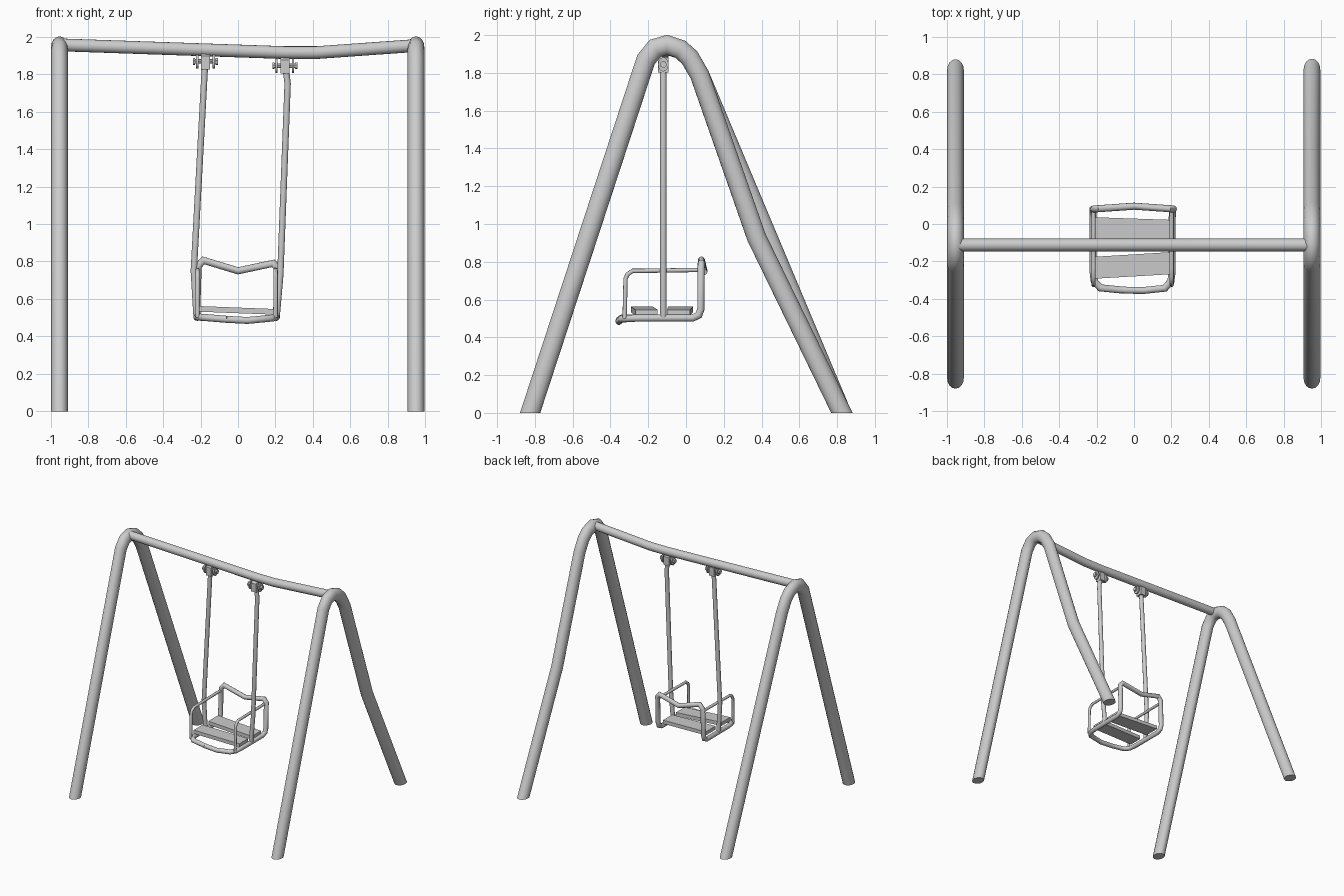
import bpy, bmesh, math
from mathutils import Vector, Matrix

if "Cube" in bpy.data.objects:
    bpy.data.objects.remove(bpy.data.objects["Cube"])


def finish(bm, name, angle=40):
    bmesh.ops.recalc_face_normals(bm, faces=bm.faces)
    me = bpy.data.meshes.new(name)
    bm.to_mesh(me)
    bm.free()
    ob = bpy.data.objects.new(name, me)
    bpy.context.collection.objects.link(ob)
    bpy.ops.object.select_all(action='DESELECT')
    bpy.context.view_layer.objects.active = ob
    ob.select_set(True)
    bpy.ops.object.shade_smooth_by_angle(angle=math.radians(angle))
    return ob


def tube(name, pts, r, sides=12, squash=1.0, cut_ground=False):
    """Round tube with mitred bends; squash narrows it along x."""
    pts = [Vector(p) for p in pts]
    dirs = [(b - a).normalized() for a, b in zip(pts, pts[1:])]
    u = dirs[0].orthogonal().normalized()
    v = dirs[0].cross(u)
    ring = [pts[0] + r * (math.cos(a) * u + math.sin(a) * v)
            for a in (2 * math.pi * i / sides for i in range(sides))]
    rings = [ring]
    for i in range(1, len(pts)):
        d = dirs[i - 1]
        n = d + (dirs[i] if i < len(dirs) else d)
        ring = [p + d * ((pts[i] - p).dot(n) / d.dot(n)) for p in ring]
        rings.append(ring)
    bm = bmesh.new()
    vs = [[bm.verts.new(p) for p in rg] for rg in rings]
    for a, b in zip(vs, vs[1:]):
        for i in range(sides):
            j = (i + 1) % sides
            bm.faces.new((a[i], a[j], b[j], b[i]))
    bm.faces.new(vs[0])
    bm.faces.new(vs[-1])
    for w in bm.verts:
        w.co.x = pts[0].x + (w.co.x - pts[0].x) * squash if squash != 1 else w.co.x
    if cut_ground:
        bmesh.ops.bisect_plane(bm, geom=bm.verts[:] + bm.edges[:] + bm.faces[:],
                               plane_co=(0, 0, 0), plane_no=(0, 0, 1), clear_inner=True)
        bmesh.ops.holes_fill(bm, edges=[e for e in bm.edges if e.is_boundary])
    return finish(bm, name)


def plate(name, outline_yz, x0, x1):
    """Flat profile in the y-z plane, extruded along x."""
    bm = bmesh.new()
    f = bm.faces.new([bm.verts.new((x0, y, z)) for y, z in outline_yz])
    ext = bmesh.ops.extrude_face_region(bm, geom=[f])['geom']
    bmesh.ops.translate(bm, vec=(x1 - x0, 0, 0),
                        verts=[g for g in ext if isinstance(g, bmesh.types.BMVert)])
    return finish(bm, name)


def slat(name, corners, t):
    """Seat board from its four top corners."""
    bm = bmesh.new()
    top = [bm.verts.new(c) for c in corners]
    bot = [bm.verts.new((c[0], c[1], c[2] - t)) for c in corners]
    bm.faces.new(top)
    bm.faces.new(bot[::-1])
    for i in range(4):
        j = (i + 1) % 4
        bm.faces.new((top[i], bot[i], bot[j], top[j]))
    return finish(bm, name)


# A-shaped end frames; the right one has a bent back leg
arch = [(-0.858, -0.1), (-0.212, 1.87), (-0.163, 1.93), (-0.1, 1.948),
        (-0.03, 1.925), (0.02, 1.88), (0.072, 1.79)]
for side, x, back in (("left", -0.953, [(0.866, -0.1)]),
                      ("right", 0.95, [(0.373, 0.93), (0.874, -0.1)])):
    tube(side + "_end_frame", [(x, y, z) for y, z in arch + back], 0.051,
         16, squash=0.87, cut_ground=True)

# Sagging top beam
tube("top_beam", [(-0.94, -0.112, 1.956), (0.25, -0.112, 1.915),
                  (0.42, -0.112, 1.915), (0.94, -0.112, 1.952)], 0.034, 16)

# Hanger brackets: centre block, two rounded cheeks, bolt with heads
Y = -0.12
for side, x, z in (("left", -0.174, 1.868), ("right", 0.25, 1.845)):
    block = [(Y - 0.028, z - 0.042), (Y + 0.028, z - 0.042),
             (Y + 0.028, z + 0.03), (Y, z + 0.05), (Y - 0.028, z + 0.03)]
    plate(side + "_hanger_block", block, x - 0.024, x + 0.024)
    cheek = [(Y + 0.028 * math.cos(a), z + 0.038 * math.sin(a))
             for a in (math.pi * i / 6 for i in range(12))]
    for s in (-1, 1):
        plate(side + "_hanger_cheek", cheek, x + s * 0.038, x + s * 0.05)
        tube(side + "_bolt_head", [(x + s * 0.055, Y, z), (x + s * 0.067, Y, z)], 0.019, 6)
    tube(side + "_hanger_bolt", [(x - 0.064, Y, z), (x + 0.064, Y, z)], 0.012, 8)

# Hanging rods
tube("left_rod", [(-0.175, Y, 1.87), (-0.18, Y, 1.78), (-0.236, Y, 0.75),
                  (-0.221, Y, 0.5)], 0.0175)
tube("right_rod", [(0.252, Y, 1.85), (0.265, Y, 1.75), (0.226, Y, 0.73),
                   (0.206, Y, 0.5)], 0.0175)

# Seat hoop: front bar, side rails, back posts and dipping back rail
tube("seat_hoop", [(-0.06, -0.353, 0.491), (0.05, -0.355, 0.485), (0.165, -0.343, 0.496),
                   (0.197, -0.305, 0.5), (0.204, -0.25, 0.502),
                   (0.204, 0.035, 0.502), (0.206, 0.068, 0.518), (0.207, 0.079, 0.55),
                   (0.21, 0.08, 0.765), (0.188, 0.082, 0.79), (0.0, 0.095, 0.75),
                   (-0.185, 0.082, 0.806), (-0.213, 0.08, 0.775),
                   (-0.22, 0.079, 0.55), (-0.219, 0.068, 0.518), (-0.219, 0.035, 0.502),
                   (-0.219, -0.25, 0.502), (-0.212, -0.305, 0.503),
                   (-0.18, -0.341, 0.501), (-0.06, -0.353, 0.491)], 0.019)

# Thin armrests
for side, x, s in (("left", -0.216, -1), ("right", 0.201, 1)):
    tube(side + "_armrest", [(x, -0.325, 0.5), (x, -0.32, 0.71), (x, -0.31, 0.733),
                             (x, -0.283, 0.752), (x, -0.23, 0.752),
                             (x, 0.08, 0.757)], 0.0115, 10)

# Seat boards
slat("front_seat_board", [(-0.212, -0.292, 0.562), (0.2, -0.268, 0.546),
                          (0.2, -0.15, 0.546), (-0.212, -0.175, 0.562)], 0.03)
slat("back_seat_board", [(-0.212, -0.095, 0.562), (0.2, -0.1, 0.546),
                         (0.2, 0.022, 0.546), (-0.212, 0.036, 0.562)], 0.03)
